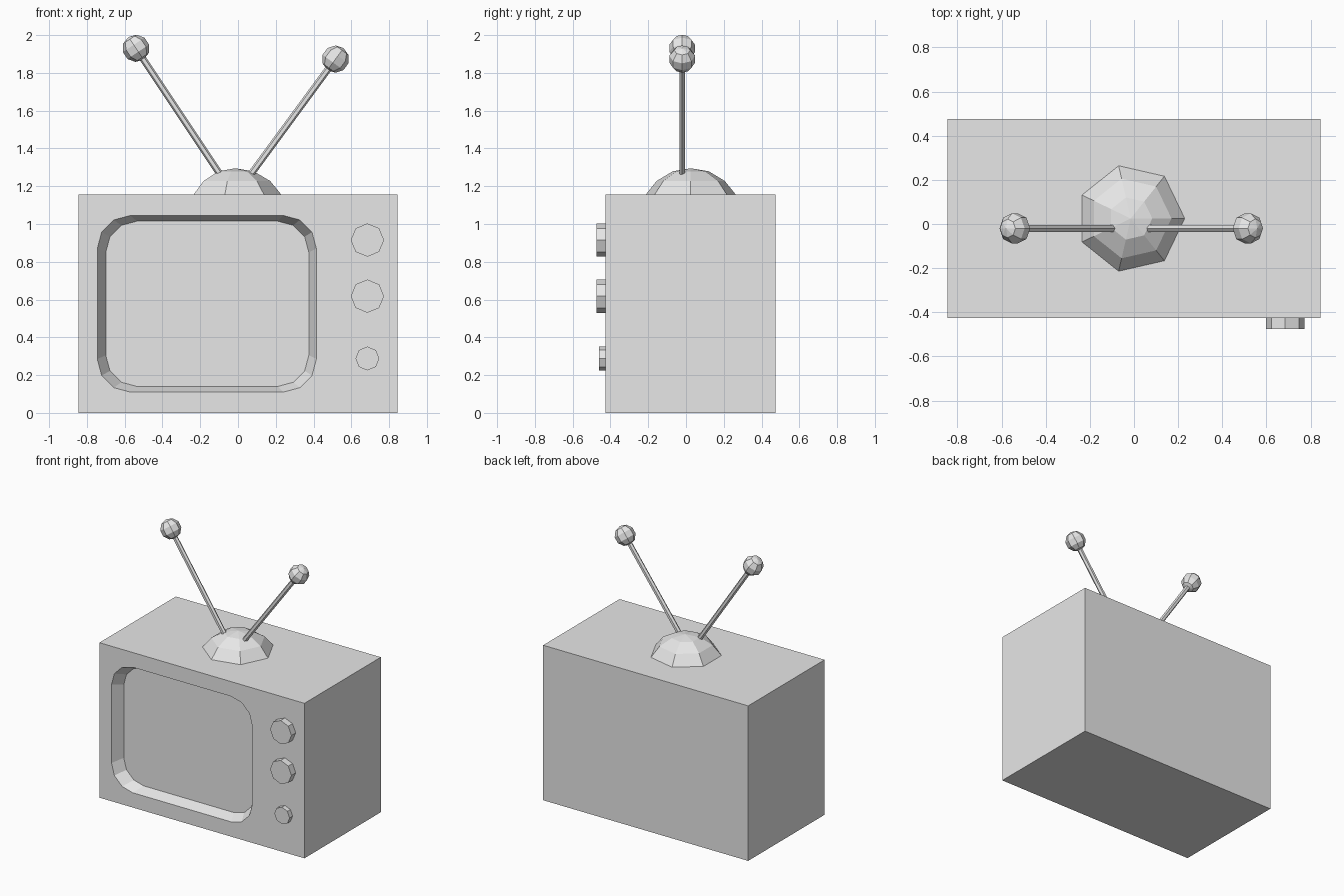
import bpy, bmesh
from math import sin, cos, pi, radians
from mathutils import Vector, Matrix

cube = bpy.data.objects.get("Cube")
if cube:
    bpy.data.objects.remove(cube, do_unlink=True)

grey = bpy.data.materials.new("plain grey")
grey.use_nodes = True
grey.diffuse_color = (0.8, 0.8, 0.8, 1)
grey.node_tree.nodes["Principled BSDF"].inputs["Base Color"].default_value = (0.8, 0.8, 0.8, 1)


def finish(bm, name):
    bmesh.ops.recalc_face_normals(bm, faces=bm.faces)
    mesh = bpy.data.meshes.new(name)
    bm.to_mesh(mesh)
    bm.free()
    mesh.materials.append(grey)
    obj = bpy.data.objects.new(name, mesh)
    bpy.context.collection.objects.link(obj)
    return obj


def rounded_loop(bm, x0, x1, z0, z1, radius, y):
    """Closed loop of a rectangle whose corners have three facets."""
    centres = [(x1 - radius, z1 - radius), (x0 + radius, z1 - radius),
               (x0 + radius, z0 + radius), (x1 - radius, z0 + radius)]
    verts = []
    for i, (cx, cz) in enumerate(centres):
        for k in range(4):
            a = radians(90 * i + 30 * k)
            verts.append(bm.verts.new((cx + radius * cos(a), y, cz + radius * sin(a))))
    return verts


def loop_edges(bm, verts):
    return [bm.edges.new((v, verts[(i + 1) % len(verts)])) for i, v in enumerate(verts)]


def between(start, end):
    """Matrix that puts local z along start-end, at start."""
    d = Vector(end) - Vector(start)
    return Matrix.Translation(start) @ d.to_track_quat('Z', 'Y').to_matrix().to_4x4()


# Cabinet with a sunken screen
W, FRONT, BACK, H = 0.845, -0.425, 0.475, 1.155
bm = bmesh.new()
corners = [(-W, 0), (W, 0), (W, H), (-W, H)]
front = [bm.verts.new((x, FRONT, z)) for x, z in corners]
back = [bm.verts.new((x, BACK, z)) for x, z in corners]
rim = rounded_loop(bm, -0.745, 0.415, 0.11, 1.045, 0.175, FRONT)
screen = rounded_loop(bm, -0.70, 0.375, 0.14, 1.015, 0.165, FRONT + 0.08)
edges = loop_edges(bm, front) + loop_edges(bm, rim)
bmesh.ops.triangle_fill(bm, edges=edges, use_beauty=True, normal=(0, -1, 0))
bm.faces.new(back)
bm.faces.new(screen)
for a, b in ((front, back), (rim, screen)):
    for i in range(len(a)):
        j = (i + 1) % len(a)
        bm.faces.new((a[i], a[j], b[j], b[i]))
finish(bm, "cabinet")

# Control knobs
for name, z, r, depth in (("upper_knob", 0.915, 0.088, 0.05),
                          ("middle_knob", 0.618, 0.088, 0.05),
                          ("lower_knob", 0.288, 0.063, 0.035)):
    bm = bmesh.new()
    m = Matrix.Translation((0.685, FRONT - depth / 2, z)) @ Matrix.Rotation(pi / 2, 4, 'X')
    bmesh.ops.create_cone(bm, cap_ends=True, segments=8, radius1=r, radius2=r,
                          depth=depth, matrix=m)
    finish(bm, name)

# Faceted aerial base: a seven-sided cap
bm = bmesh.new()
profile = [(0.245, H), (0.185, 1.228), (0.098, 1.279)]
rings = [[bm.verts.new((-0.015 + r * cos(2 * pi * k / 7), 0.025 + r * sin(2 * pi * k / 7), z))
          for k in range(7)] for r, z in profile]
pole = bm.verts.new((-0.015, 0.025, 1.295))
for k in range(7):
    n = (k + 1) % 7
    for lo, hi in zip(rings, rings[1:]):
        bm.faces.new((lo[k], lo[n], hi[n], hi[k]))
    bm.faces.new((rings[-1][k], rings[-1][n], pole))
bm.faces.new(rings[0])
finish(bm, "aerial_base")

# Aerial rods with ball tips
for side, foot, tip in (("right", (-0.09, -0.02, 1.255), (-0.54, -0.02, 1.93)),
                        ("left", (0.062, -0.02, 1.255), (0.516, -0.02, 1.873))):
    m = between(foot, tip)
    length = (Vector(tip) - Vector(foot)).length
    bm = bmesh.new()
    bmesh.ops.create_cone(bm, cap_ends=True, segments=6, radius1=0.018, radius2=0.018,
                          depth=length, matrix=m @ Matrix.Translation((0, 0, length / 2)))
    finish(bm, side + "_aerial_rod")
    bm = bmesh.new()
    bmesh.ops.create_uvsphere(bm, u_segments=8, v_segments=5, radius=0.072,
                              matrix=m @ Matrix.Translation((0, 0, length)))
    finish(bm, side + "_aerial_ball")
